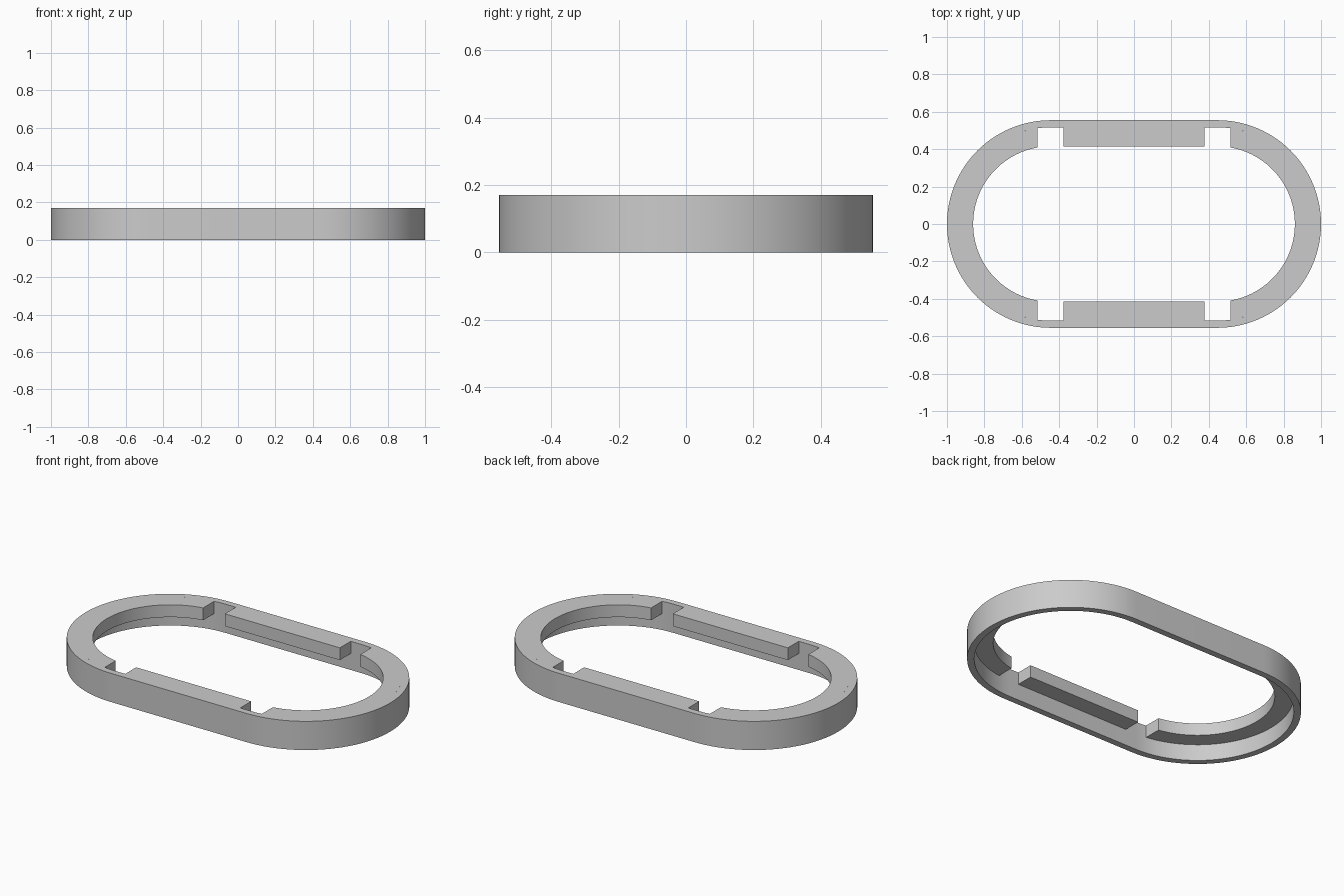
import bpy, bmesh
from math import sin, cos, acos, pi

cube = bpy.data.objects.get("Cube")
if cube:
    bpy.data.objects.remove(cube, do_unlink=True)

HEIGHT, LIP_BOTTOM = 0.17, 0.097
CENTRE = 0.445                      # x of the end-arc centres
R_OUT, R_WALL, R_OPEN = 0.555, 0.517, 0.415
NOTCH_IN, NOTCH_OUT = 0.377, 0.515  # x range of each notch
STEPS = 48

grey = bpy.data.materials.new("light grey")
grey.use_nodes = True
colour = (0.6, 0.6, 0.6, 1)
grey.diffuse_color = colour
grey.node_tree.nodes["Principled BSDF"].inputs["Base Color"].default_value = colour


def arc(r, half_angle, side):
    """Arc around one end centre, symmetric about the x axis."""
    angles = [half_angle * (2 * i / STEPS - 1) for i in range(STEPS + 1)]
    return [(side * (CENTRE + r * cos(a)), side * r * sin(a)) for a in angles]


def stadium(r):
    return arc(r, pi / 2, 1) + arc(r, pi / 2, -1)


def band(name, outer, inner, z0, z1, closed=False):
    """Solid of rectangular section running between two matching paths."""
    bm = bmesh.new()
    rings = []
    for (ox, oy), (ix, iy) in zip(outer, inner):
        corners = [(ox, oy, z0), (ox, oy, z1), (ix, iy, z1), (ix, iy, z0)]
        rings.append([bm.verts.new(c) for c in corners])
    pairs = list(zip(rings, rings[1:]))
    if closed:
        pairs.append((rings[-1], rings[0]))
    else:
        bm.faces.new(rings[0])
        bm.faces.new(rings[-1])
    for a, b in pairs:
        for i in range(4):
            j = (i + 1) % 4
            bm.faces.new((a[i], a[j], b[j], b[i]))
    bmesh.ops.recalc_face_normals(bm, faces=bm.faces)
    mesh = bpy.data.meshes.new(name)
    bm.to_mesh(mesh)
    bm.free()
    mesh.materials.append(grey)
    obj = bpy.data.objects.new(name, mesh)
    bpy.context.collection.objects.link(obj)
    bpy.ops.object.select_all(action="DESELECT")
    obj.select_set(True)
    bpy.context.view_layer.objects.active = obj
    bpy.ops.object.shade_smooth_by_angle(angle=pi / 6)


# Thin outer wall
band("outer_wall", stadium(R_OUT), stadium(R_WALL), 0, HEIGHT, closed=True)

# Curved lips at the two ends, stopping at the notches
for side, name in ((1, "left_end_lip"), (-1, "right_end_lip")):
    paths = [arc(r, acos((NOTCH_OUT - CENTRE) / r), side) for r in (R_WALL, R_OPEN)]
    band(name, *paths, LIP_BOTTOM, HEIGHT)

# Straight lips along the front and back, between the notches
for side, name in ((-1, "front_lip"), (1, "back_lip")):
    paths = [[(-NOTCH_IN, side * r), (NOTCH_IN, side * r)] for r in (R_WALL, R_OPEN)]
    band(name, *paths, LIP_BOTTOM, HEIGHT)
